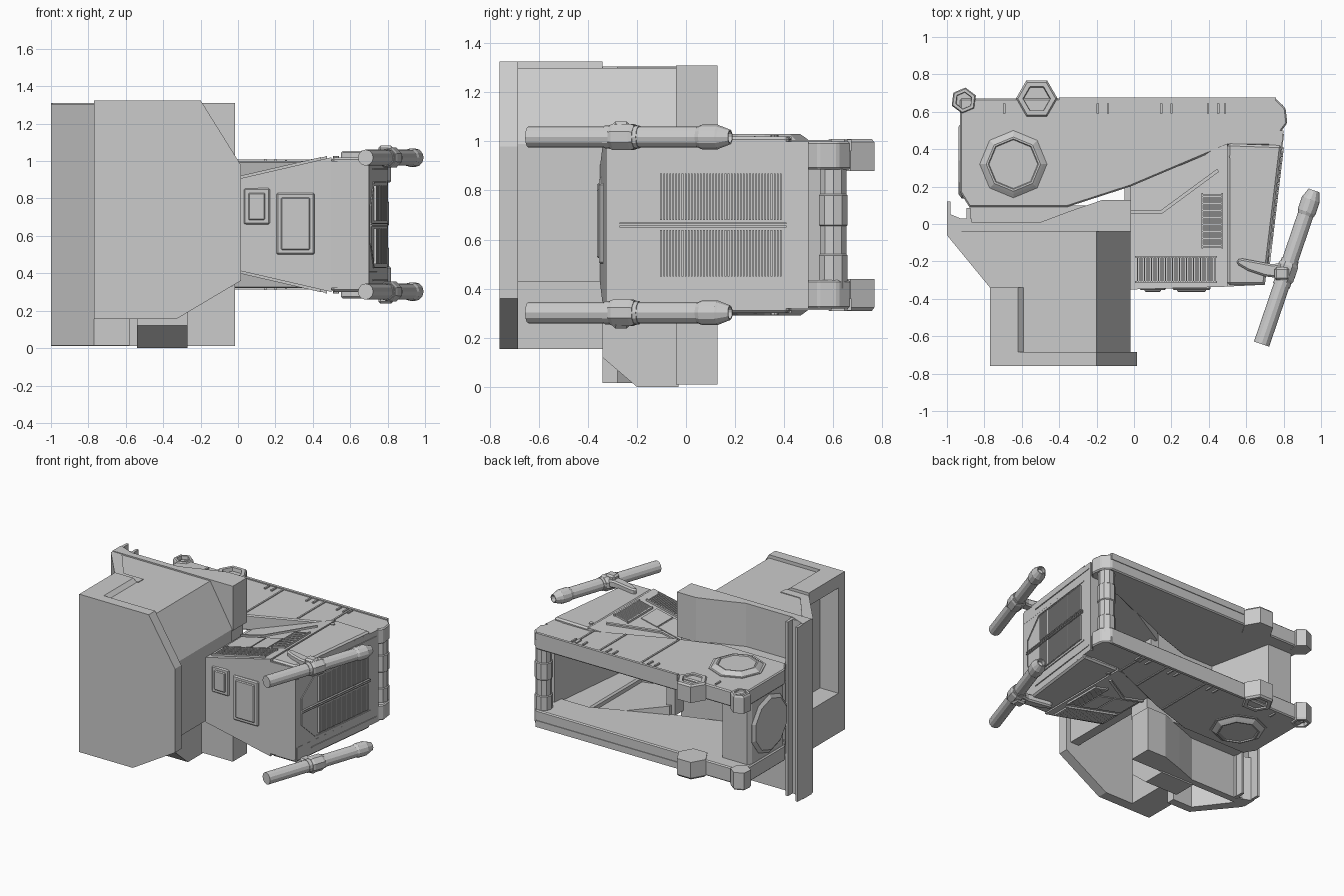
import bpy, bmesh, math
from mathutils import Vector

if "Cube" in bpy.data.objects:
    bpy.data.objects.remove(bpy.data.objects["Cube"])

MID = 0.66  # height of the mirror plane between upper and lower halves


def finish(name, bm, mirror, bevel=0):
    bmesh.ops.recalc_face_normals(bm, faces=bm.faces)
    me = bpy.data.meshes.new(name)
    bm.to_mesh(me)
    bm.free()
    ob = bpy.data.objects.new(name, me)
    ob.location.z = MID
    bpy.context.collection.objects.link(ob)
    if bevel:
        m = ob.modifiers.new("bevel", 'BEVEL')
        m.width, m.segments = bevel, 1
    if mirror:
        m = ob.modifiers.new("mirror", 'MIRROR')
        m.use_axis = (False, False, True)
        m.use_mirror_merge = False
    return ob


def skin(bm, lo, hi):
    a = [bm.verts.new((p[0], p[1], p[2] - MID)) for p in lo]
    b = [bm.verts.new((p[0], p[1], p[2] - MID)) for p in hi]
    bm.faces.new(a)
    bm.faces.new(b)
    for i in range(len(a)):
        j = (i + 1) % len(a)
        bm.faces.new((a[i], a[j], b[j], b[i]))


def part(name, solids, mirror=False, bevel=0):
    """solids: (2D outline, axis, start, end) extruded along the axis"""
    put = {'x': lambda p, t: (t, p[0], p[1]),
           'y': lambda p, t: (p[0], t, p[1]),
           'z': lambda p, t: (p[0], p[1], t)}
    bm = bmesh.new()
    for pts, ax, a, b in solids:
        skin(bm, [put[ax](p, a) for p in pts], [put[ax](p, b) for p in pts])
    return finish(name, bm, mirror, bevel)


def box(x0, x1, y0, y1, z0, z1):
    return ([(x0, y0), (x1, y0), (x1, y1), (x0, y1)], 'z', z0, z1)


def lathe(name, p, q, prof, n=8, mirror=False, turn=0.0):
    """prof: (fraction along p-q, radius)"""
    p, q = Vector(p), Vector(q)
    d = (q - p).normalized()
    u = Vector((1, 0, 0)) if abs(d.z) > .9 else Vector((0, 0, 1))
    v = d.cross(u)
    bm = bmesh.new()
    rings = []
    for t, r in prof:
        c = p.lerp(q, t) - Vector((0, 0, MID))
        rings.append([bm.verts.new(c + r * (math.cos(a) * u + math.sin(a) * v))
                      for a in (2 * math.pi * k / n + turn for k in range(n))])
    for a, b in zip(rings, rings[1:]):
        for i in range(n):
            j = (i + 1) % n
            bm.faces.new((a[i], a[j], b[j], b[i]))
    bm.faces.new(rings[0])
    bm.faces.new(rings[-1])
    return finish(name, bm, mirror)


# Rear frame: upper and lower side plates
part("frame_plate", [([(-.93, .17), (-.88, .09), (-.36, .09), (-.02, .2), (.5, .42), (.76, .42), (.79, .5),
                       (.82, .54), (.81, .62), (.76, .67), (-.93, .67)], 'z', .885, 1.0)], True, .008)
diag = lambda x: .12 + (x + .3) * .39
part("frame_panel_ribs", [box(x, x + .012, diag(x), .655, .99, 1.006) for x in (-.09, .25, .46)], True)
part("frame_slots", [box(x + d, x + d + .012, .59, .645, .99, 1.01)
                     for x in (-.2, .14, .39) for d in (0, .055)] + [box(-.7, -.688, .59, .645, .99, 1.01),
                                                                     box(.48, .492, .59, .645, .99, 1.01)], True)
part("frame_edge_rim", [box(-.4, .76, .655, .675, .96, 1.008)], True)
peg = [(0, 1), (.9, 1), (1, .9), (1, .66), (.8, .62)]
lathe("frame_peg_large", (-.52, .67, .88), (-.52, .67, 1.01), [(t, r * .112) for t, r in peg], 6, True)
lathe("frame_peg_small", (-.91, .66, .88), (-.91, .66, 1.01), [(t, r * .07) for t, r in peg], 6, True, .4)
lathe("top_disc", (-.645, .32, .98), (-.645, .32, 1.03),
      [(0, .195), (.5, .195), (.5, .18), (.8, .16), (1, .145), (1, .135), (.85, .13)], 8, True)
lathe("rear_post", (.745, .6, .4), (.745, .6, .92),
      [(0, .062), (.26, .062), (.27, .056), (.49, .056), (.5, .062), (.73, .062), (.74, .056), (1, .056)], 10)

# Rear hub block with end disc
part("hub_block", [([(-.92, .18), (-.87, .1), (-.6, .1), (-.7, .57), (-.9, .57), (-.92, .54)], 'z', .42, .9)])
lathe("hub_disc", (-.88, .34, MID), (-.938, .34, MID), [(0, .215), (.7, .215), (1, .19)], 10)

# Head: sloped skins, front and inner walls, nose
zs = lambda x: .90 + (x + .02) * .12 / .52
bm = bmesh.new()
foot = [(-.02, -.35), (.5, -.335), (.5, .43), (-.02, .22)]
skin(bm, [(x, y, zs(x) - .08) for x, y in foot], [(x, y, zs(x)) for x, y in foot])
finish("head_sloped_skin", bm, True)
bm = bmesh.new()
wall = [(-.02, -.35), (.5, -.335), (.5, -.2), (-.02, -.1)]
skin(bm, [(x, y, 1.32 - zs(x)) for x, y in wall], [(x, y, zs(x) - .002) for x, y in wall])
finish("head_front_wall", bm, False)
part("head_inner_wall", [box(-.05, .02, -.33, .2, .43, .89)])
part("nose_skin", [([(.5, -.325), (.70, -.325), (.79, .42), (.5, .43)], 'z', .9, 1.02)], True, .012)
part("nose_walls", [([(.49, -.335), (.70, -.325), (.7, -.25), (.49, -.25)], 'z', .32, 1.0),
                    ([(.64, -.32), (.70, -.32), (.80, .5), (.73, .5)], 'z', .32, 1.0)])
lathe("nose_bolt", (.525, .36, 1.0), (.525, .36, 1.027), [(0, .016), (1, .016)], 8, True)

# Front panels
for nm, x0, x1, z0, z1 in (("small", .03, .17, .66, .855), ("large", .205, .41, .50, .83)):
    part("front_panel_" + nm, [box(x0, x1, -.354, -.32, z0, z1)], bevel=.008)
    part("front_panel_%s_inset" % nm, [box(x0 + .025, x1 - .025, -.363, -.34, z0 + .025, z1 - .025)], bevel=.006)

# Side grille: closely set vertical slats along the slanted face
xf = lambda y: .70 + .12 * (y + .32)


def strip(y0, y1, z0, z1, h):
    return ([(xf(y0) - .01, y0), (xf(y1) - .01, y1), (xf(y1) + h, y1), (xf(y0) + h, y0)], 'z', z0, z1)


part("side_grille_slats", [strip(-.105 + i * .0125, -.0985 + i * .0125, .45, .64, .014) for i in range(40)], True)
part("side_grille_frame", [strip(-.13, .42, .428, .434, .006), strip(-.27, .41, .65, .657, .014),
                           strip(-.27, -.264, .56, .66, .006), strip(-.17, .48, .36, .366, .006)], True)
bm = bmesh.new()
edge = [(-.27, .56), (-.13, .428), (-.124, .434), (-.264, .564)]
skin(bm, [(xf(y) - .01, y, z) for y, z in edge], [(xf(y) + .006, y, z) for y, z in edge])
finish("side_grille_corner", bm, True)


# Top grilles on the slope
def slope(x0, x1, y0, y1, h):
    return ([(x0, zs(x0) - .01), (x1, zs(x1) - .01), (x1, zs(x1) + h), (x0, zs(x0) + h)], 'y', y0, y1)


part("top_grille_long", [slope(.015 + i * .0125, .022 + i * .0125, -.305, -.18, .012) for i in range(34)]
     + [slope(.005, .445, -.315, -.305, .014), slope(.005, .445, -.18, -.17, .014)], True)
part("top_grille_short", [slope(.37, .467, -.125 + i * .0125, -.118 + i * .0125, .012) for i in range(23)]
     + [slope(.36, .37, -.13, .165, .014), slope(.467, .477, -.13, .165, .014)], True)
bm = bmesh.new()
pipe = [(-.02, .055), (.15, .055), (.455, .28), (.445, .295), (.145, .075), (-.02, .075)]
skin(bm, [(x, y, zs(x) - .01) for x, y in pipe], [(x, y, zs(x) + .012) for x, y in pipe])
finish("top_conduit", bm, True)
part("top_step_panel", [slope(.0, .2, -.145, .04, .006), slope(.21, .34, -.145, .04, .006)], True)

# Twin barrels with collars and arms
A, B = Vector((.682, -.642, 1.018)), Vector((.962, .18, 1.018))
lathe("barrel", A, B, [(0, .043), (.38, .043), (.38, .047), (.55, .047), (.55, .043), (.84, .043), (.86, .05),
                       (.94, .05), (.95, .046), (1, .03), (1, .024), (.96, .022)], 12, True)
lathe("barrel_collar", A.lerp(B, .41), A.lerp(B, .53), [(0, .052), (.15, .058), (.85, .058), (1, .052)], 8, True, .39)
part("barrel_clip", [box(.75, .83, -.3, -.23, 1.0, 1.082)], True, .012)
part("barrel_arm", [([(.55, -.215), (.55, -.19), (.58, -.185), (.74, -.215), (.84, -.2), (.85, -.23),
                      (.78, -.29), (.70, -.28), (.61, -.25)], 'z', 1.0, 1.055)], True, .01)

# Shield: front plate, top, sloped corner, right wall
part("shield_front", [([(-.77, .155), (-.33, .155), (.015, .36), (.015, .98), (-.2, 1.325), (-.77, 1.325)],
                       'y', -.76, -.685)])
part("shield_top", [([(-.99, -.04), (-.77, -.33), (-.77, -.7), (-.2, -.7), (-.2, -.04)], 'z', 1.23, 1.30)])
part("shield_top_ridge", [([(-.77, 1.29), (-.58, 1.29), (-.62, 1.325), (-.77, 1.325)], 'y', -.7, -.34)])
part("shield_right", [([(-.2, 1.30), (-.02, .99), (-.02, .43), (-.09, .43), (-.09, .95), (-.26, 1.23)],
                       'y', -.7, -.04)])
# Shield left wall with its pocket
part("shield_left", [box(-.62, -.56, -.7, -.3, .155, 1.28), box(-.77, -.6, -.7, -.34, .155, .45)])
part("shield_wing", [([(-1, -.03), (-1, -.06), (-.77, -.34), (-.58, -.34), (-.58, -.28), (-.74, -.28),
                       (-.93, -.03)], 'z', .015, 1.305)])

# Back bracket: upper and lower bent walls, end flange, lower chamfered block
part("bracket_wall", [([(-1, -.04), (-1, .06), (-.88, .01), (-.5, .01), (-.34, .07), (-.17, .128), (-.015, .128),
                        (-.015, -.04)], 'z', .98, 1.31)], True)
# End flange is a channel: two thin ribs on a back strip
part("bracket_flange", [box(-1, -.87, -.04, .03, .015, 1.305), box(-1, -.98, .02, .12, .015, 1.305),
                        box(-.895, -.875, .02, .085, .015, 1.305)])
part("bracket_core", [box(-.88, -.03, -.06, .1, .33, .99)])
part("bracket_lower_block", [([(-.34, .36), (-.34, .12), (-.2, .0), (-.03, .0), (-.03, .36)], 'x', -.54, -.27)])
